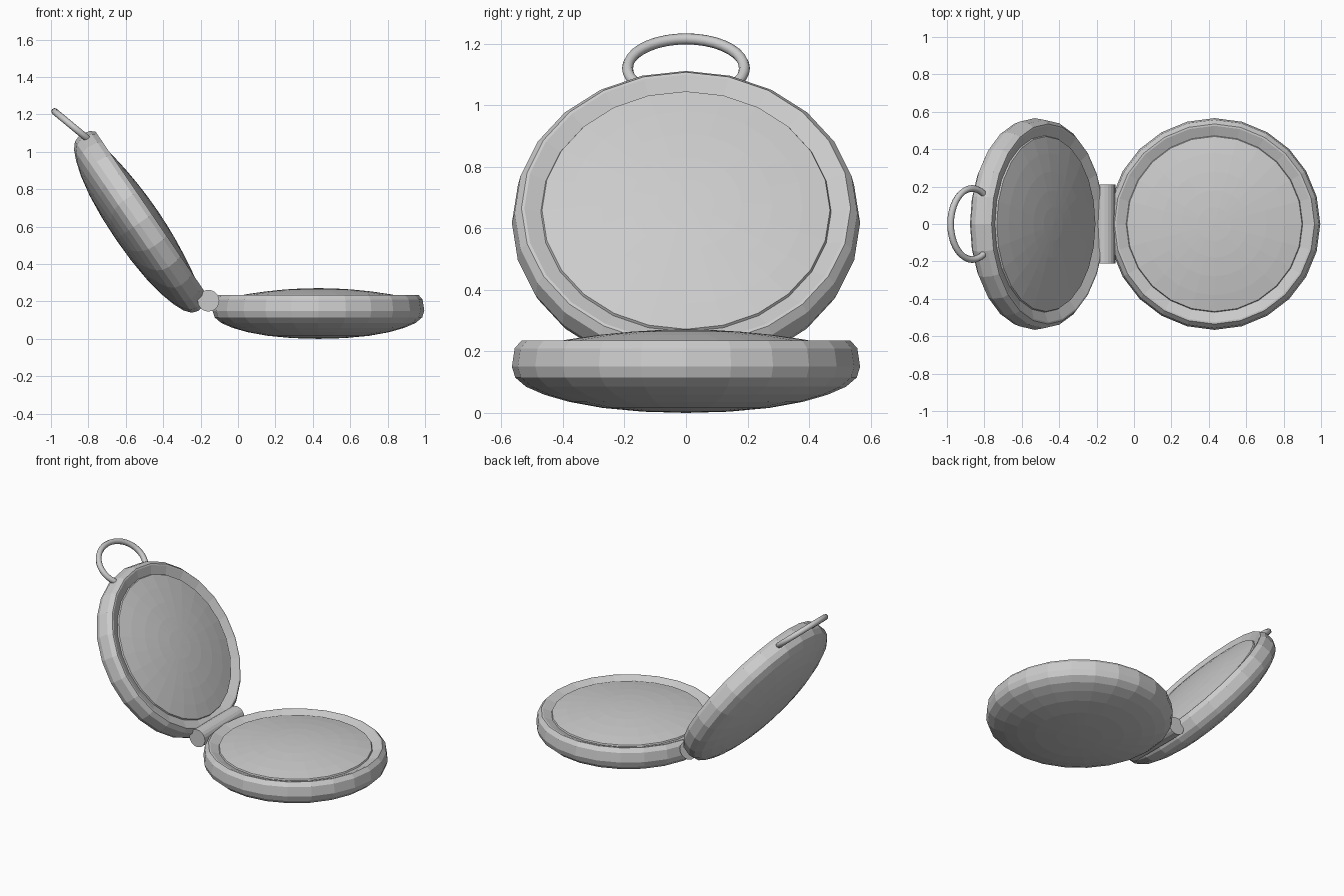
import bpy, bmesh, math
from mathutils import Vector, Matrix

if "Cube" in bpy.data.objects:
    bpy.data.objects.remove(bpy.data.objects["Cube"])

metal = bpy.data.materials.new("silver_grey")
metal.diffuse_color = (0.6, 0.6, 0.6, 1)
metal.use_nodes = True
metal.node_tree.nodes["Principled BSDF"].inputs["Base Color"].default_value = metal.diffuse_color


def make(name, bm, matrix=Matrix()):
    bmesh.ops.recalc_face_normals(bm, faces=bm.faces)
    me = bpy.data.meshes.new(name)
    bm.to_mesh(me)
    bm.free()
    me.materials.append(metal)
    ob = bpy.data.objects.new(name, me)
    ob.matrix_world = matrix
    bpy.context.collection.objects.link(ob)
    return ob


def lathe(profile, sides=24):
    """Revolve (radius, height) points; the end points lie on the axis."""
    bm = bmesh.new()
    rings = []
    for r, z in profile:
        n = 1 if r == 0 else sides
        rings.append([bm.verts.new((r * math.cos(2 * math.pi * i / sides),
                                    r * math.sin(2 * math.pi * i / sides), z))
                      for i in range(n)])
    for a, b in zip(rings, rings[1:]):
        for i in range(sides):
            j = (i + 1) % sides
            quad = [a[i % len(a)], a[j % len(a)], b[j % len(b)], b[i % len(b)]]
            bm.faces.new(list(dict.fromkeys(quad)))
    return bm


# Case half: domed back, chamfered rim, sloped inner lip and convex glass
shell = [(0, 0), (0.14, 0.004), (0.27, 0.016), (0.38, 0.036), (0.46, 0.059),
         (0.52, 0.085), (0.555, 0.115), (0.566, 0.15), (0.557, 0.21),
         (0.535, 0.235), (0.525, 0.235), (0.472, 0.214)]
glass = [(r, 0.271 - 0.22 * r * r) for r in (0.468, 0.38, 0.28, 0.18, 0.09, 0)]
profile = shell + glass

make("case_base", lathe(profile), Matrix.Translation((0.43, 0, 0)))

tilt = Matrix.Rotation(math.radians(55.7), 4, 'Y')
make("case_lid", lathe(profile), Matrix.Translation((-0.654, 0, 0.533)) @ tilt)

# Hinge barrel along y
bm = bmesh.new()
bmesh.ops.create_cone(bm, cap_ends=True, segments=20, radius1=0.058,
                      radius2=0.058, depth=0.42)
make("hinge", bm, Matrix.Translation((-0.158, 0, 0.204))
     @ Matrix.Rotation(math.pi / 2, 4, 'X'))

# Carrying ring: open oval tube whose ends sink into the lid rim
bm = bmesh.new()
centre = Vector((-0.865, 0, 1.12))
out = Vector((-0.77, 0, 0.638)).normalized()
side = Vector((0, 1, 0))
normal = out.cross(side)
steps, sides, tube = 28, 8, 0.018
rings = []
for i in range(steps + 1):
    t = math.radians(-140 + 280 * i / steps)
    radial = (out * math.cos(t) * 0.19 + side * math.sin(t) * 0.15).normalized()
    p = centre + out * math.cos(t) * 0.15 + side * math.sin(t) * 0.19
    rings.append([bm.verts.new(p + tube * (radial * math.cos(2 * math.pi * k / sides)
                                           + normal * math.sin(2 * math.pi * k / sides)))
                  for k in range(sides)])
for a, b in zip(rings, rings[1:]):
    for k in range(sides):
        m = (k + 1) % sides
        bm.faces.new((a[k], a[m], b[m], b[k]))
bm.faces.new(rings[0])
bm.faces.new(rings[-1])
ring = make("carrying_ring", bm)
for p in ring.data.polygons:
    p.use_smooth = len(p.vertices) == 4
